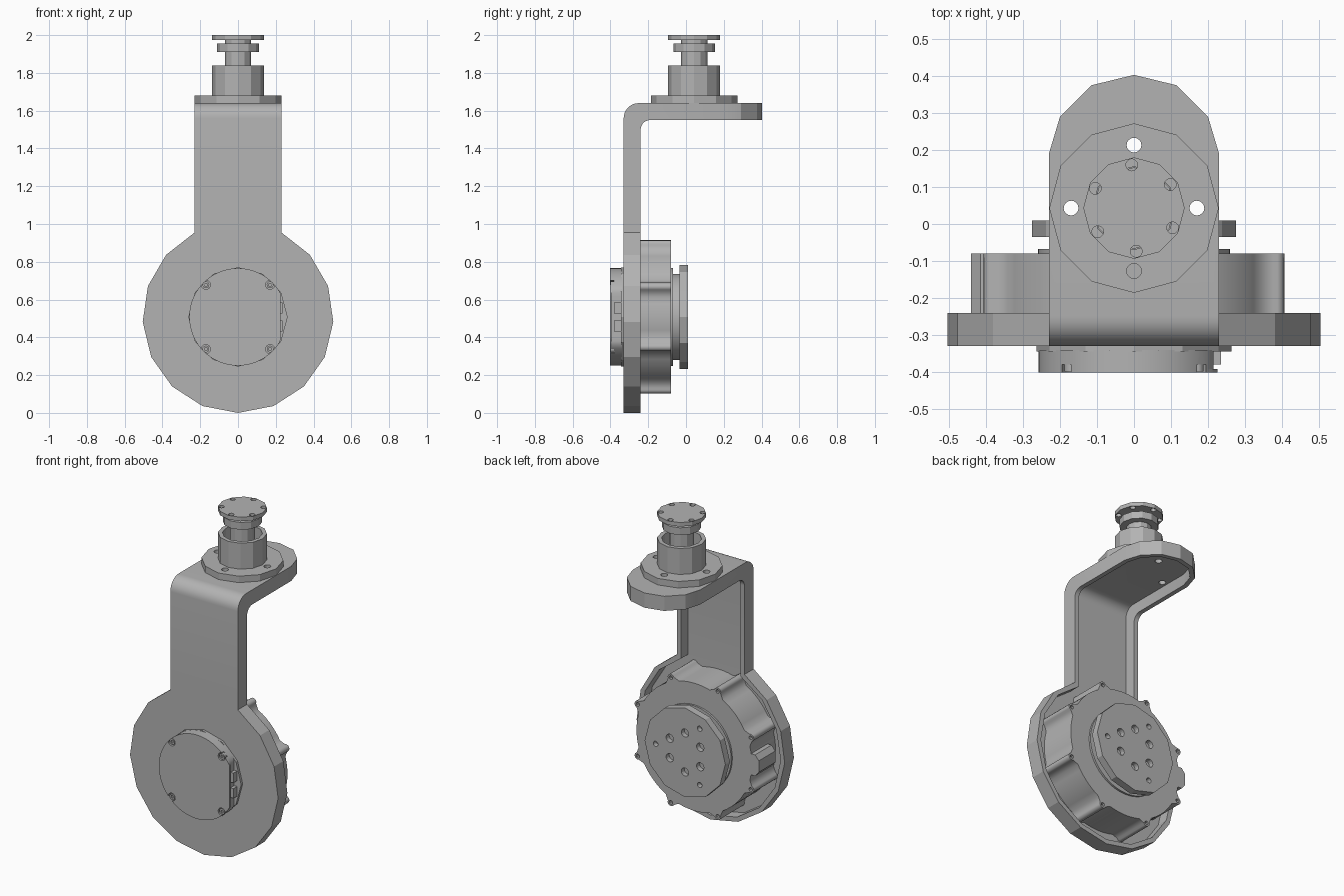
import bpy, bmesh, math
from math import sin, cos, radians, pi

if "Cube" in bpy.data.objects:
    bpy.data.objects.remove(bpy.data.objects["Cube"])

grey = bpy.data.materials.new("grey metal")
grey.diffuse_color = (0.45, 0.45, 0.45, 1)
grey.use_nodes = True
grey.node_tree.nodes["Principled BSDF"].inputs["Base Color"].default_value = grey.diffuse_color
CZ = 0.508   # height of the motor axis
CY = 0.043   # depth of the upper post axis


def prisms(name, polys, axis, lo, hi):
    """Extrude 2D outlines along an axis: X uses (y,z), Y uses (x,z), Z uses (x,y)."""
    place = {'X': lambda u, v, t: (t, u, v),
             'Y': lambda u, v, t: (u, t, v),
             'Z': lambda u, v, t: (u, v, t)}[axis]
    bm = bmesh.new()
    for pts in polys:
        a = [bm.verts.new(place(u, v, lo)) for u, v in pts]
        b = [bm.verts.new(place(u, v, hi)) for u, v in pts]
        n = len(pts)
        bm.faces.new(a)
        bm.faces.new(b)
        for i in range(n):
            j = (i + 1) % n
            bm.faces.new((a[i], a[j], b[j], b[i]))
    bmesh.ops.recalc_face_normals(bm, faces=bm.faces)
    me = bpy.data.meshes.new(name)
    bm.to_mesh(me)
    bm.free()
    me.materials.append(grey)
    ob = bpy.data.objects.new(name, me)
    bpy.context.collection.objects.link(ob)
    return ob


def arc(cx, cy, r, a0, a1, n):
    """n + 1 points from angle a0 to a1 in degrees."""
    return [(cx + r * cos(radians(a0 + (a1 - a0) * i / n)),
             cy + r * sin(radians(a0 + (a1 - a0) * i / n))) for i in range(n + 1)]


def circle(cx, cy, r, n):
    return arc(cx, cy, r, 0, 360, n)[:-1]


def activate(ob):
    bpy.ops.object.select_all(action='DESELECT')
    ob.select_set(True)
    bpy.context.view_layer.objects.active = ob


def boolean(ob, tool, op='DIFFERENCE'):
    activate(ob)
    m = ob.modifiers.new("cut", 'BOOLEAN')
    m.operation, m.solver, m.object = op, 'EXACT', tool
    bpy.ops.object.modifier_apply(modifier=m.name)
    bpy.data.objects.remove(tool)


def smooth(ob, angle=35):
    activate(ob)
    bpy.ops.object.shade_smooth_by_angle(angle=radians(angle))


# Bracket: bent side profile trimmed by a front and a top silhouette
def front_outline(r, w):
    a = math.degrees(math.acos(w / r))
    return arc(0, 0.505, r, a, -180 - a, 14) + [(-w, 2.5), (w, 2.5)]


def top_outline(inset):
    r = 0.23 - inset
    k = r / 0.23
    end = [(0.26, 0.09), (0.20, 0.29), (0.115, 0.375)]
    right = [(x * k, CY + 0.13 + (y - CY - 0.13) * k) for x, y in end]
    pts = [(0.7, -0.7), (0.7, right[0][1])] + right + [(0, 0.403 - inset)]
    return pts + [(-x, y) for x, y in reversed(pts[:-1])]


def trimmed(name, profile, inset):
    ob = prisms(name, [profile], 'X', -0.6, 0.6)
    boolean(ob, prisms("trim", [front_outline(0.505 - inset, 0.23 - inset)],
                       'Y', -1, 2), 'INTERSECT')
    boolean(ob, prisms("trim", [top_outline(inset)], 'Z', -1, 3), 'INTERSECT')
    return ob


bend = ([(-0.33, -0.2)] + arc(-0.25, 1.56, 0.08, 180, 90, 8) + [(1, 1.64), (1, 1.55)]
        + arc(-0.19, 1.50, 0.05, 90, 180, 8) + [(-0.24, -0.2)])
hollow = ([(-0.31, -0.2)] + arc(-0.25, 1.56, 0.06, 180, 90, 8)
          + [(1.2, 1.62), (1.2, -0.2)])
bracket = trimmed("bracket", bend, 0)
boolean(bracket, trimmed("hollow", hollow, 0.028))
bolts = [(0, CY + 0.17), (0.17, CY), (-0.17, CY), (0, CY - 0.17)]
boolean(bracket, prisms("holes", [circle(x, y, 0.02, 16) for x, y in bolts[:3]],
                        'Z', 1.5, 1.7))
smooth(bracket, 20)

# Upper flange with bolt holes
flange = prisms("post_flange", [circle(0, CY, 0.229, 12)], 'Z', 1.64, 1.68)
boolean(flange, prisms("holes", [circle(x, y, 0.02, 16) for x, y in bolts],
                       'Z', 1.6, 1.7))

# Collar open at the top, with a stepped shaft inside
collar = prisms("post_collar", [circle(0, CY, 0.137, 12)], 'Z', 1.68, 1.84)
boolean(collar, prisms("bore", [circle(0, CY, 0.112, 12)], 'Z', 1.70, 1.9))
prisms("post_shaft", [circle(0, CY, 0.07, 12)], 'Z', 1.69, 1.98)
prisms("shaft_ring", [circle(0, CY, 0.11, 12)], 'Z', 1.91, 1.955)
cap = prisms("post_cap", [circle(0, CY, 0.137, 12)], 'Z', 1.975, 2.0)
boolean(cap, prisms("holes", [circle(0.117 * cos(radians(a)), CY + 0.117 * sin(radians(a)),
                                     0.016, 12) for a in range(33, 393, 60)],
                    'Z', 1.9, 2.1))

# Motor housing: round barrel with eight screw columns
outline, screws = [], []
for k in range(8):
    a = 22.5 + 45 * k
    x, z = 0.416 * cos(radians(a)), CZ + 0.416 * sin(radians(a))
    screws.append((x, z))
    outline += arc(x, z, 0.022, a - 90, a + 90, 6)
    outline += arc(0, CZ, 0.393, a + 7, a + 38, 6)
housing = prisms("motor_housing", [outline], 'Y', -0.312, -0.08)
boolean(housing, prisms("holes", [circle(x, z, 0.012, 8) for x, z in screws],
                        'Y', -0.11, 0))
smooth(housing, 40)
prisms("housing_tab", [[(-0.38, 0.44), (-0.415, 0.44), (-0.44, 0.47),
                        (-0.44, 0.54), (-0.415, 0.57), (-0.38, 0.57)]], 'Y', -0.24, -0.08)

# Stepped neck and output disc
for name, r, lo, hi in (("neck_base", 0.26, -0.085, -0.068), ("neck", 0.228, -0.07, -0.03)):
    smooth(prisms(name, [circle(0, CZ, r, 48)], 'Y', lo, hi))
disc = prisms("output_disc", [circle(0, CZ, 0.275, 12)], 'Y', -0.035, 0.01)
holes = [circle(0.12 * cos(radians(a)), CZ + 0.12 * sin(radians(a)), 0.025, 16)
         for a in range(30, 390, 60)]
holes += [circle(0.2 * cos(radians(a)), CZ + 0.2 * sin(radians(a)), 0.016, 16)
          for a in (0, 120, 240)]
boolean(disc, prisms("holes", holes, 'Y', -0.02, 0.1))

# Front cover with a flat on one side, four screws and two sockets
prisms("cover_base", [circle(0, CZ, 0.263, 12)], 'Y', -0.345, -0.325)
cover = prisms("cover", [[(min(x, 0.215), z) for x, z in circle(0, CZ, 0.258, 72)]],
               'Y', -0.392, -0.34)
lid = prisms("cover_lid", [[(min(x, 0.225), z) for x, z in circle(0, CZ, 0.258, 72)]],
             'Y', -0.402, -0.392)
corners = [(sx * 0.17, CZ + sz * 0.17) for sx in (-1, 1) for sz in (-1, 1)]
for part in (cover, lid):
    boolean(part, prisms("holes", [circle(x, z, 0.024, 16) for x, z in corners],
                         'Y', -0.45, -0.38))
    smooth(part, 30)
heads = prisms("cover_screws", [circle(x, z, 0.018, 16) for x, z in corners],
               'Y', -0.399, -0.375)
boolean(heads, prisms("drive", [circle(x, z, 0.009, 6) for x, z in corners],
                      'Y', -0.45, -0.39))
prisms("sockets", [[(0.2, z), (0.235, z), (0.235, z + 0.06), (0.2, z + 0.06)]
                   for z in (0.43, 0.525)], 'Y', -0.38, -0.34)
